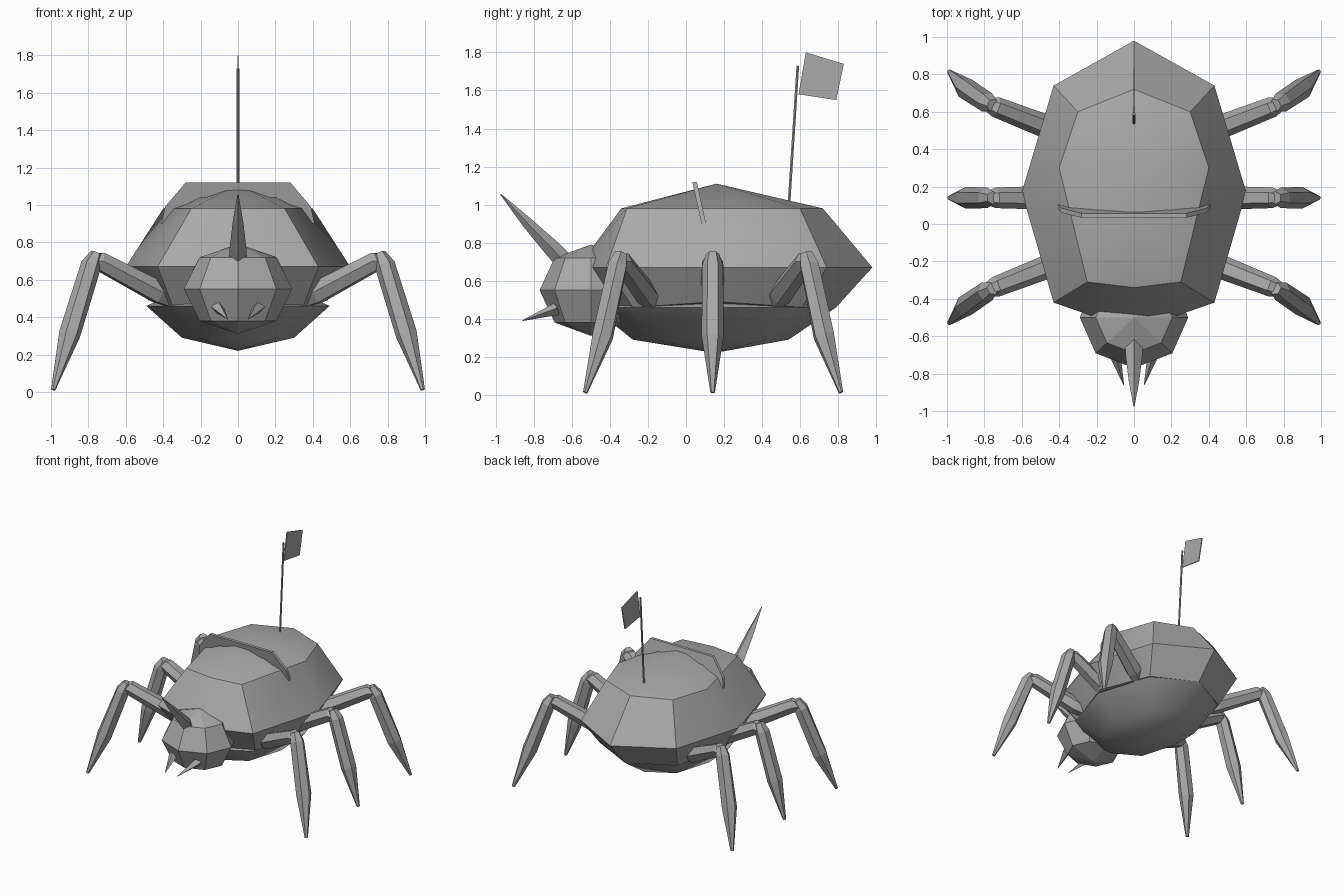
import bpy, bmesh, math
from mathutils import Vector

if "Cube" in bpy.data.objects:
    bpy.data.objects.remove(bpy.data.objects["Cube"])

grey = bpy.data.materials.new("plain grey")
grey.diffuse_color = (0.4, 0.4, 0.4, 1)
grey.use_nodes = True
grey.node_tree.nodes["Principled BSDF"].inputs["Base Color"].default_value = grey.diffuse_color


def finish(name, bm, smooth=None):
    bmesh.ops.recalc_face_normals(bm, faces=bm.faces)
    me = bpy.data.meshes.new(name)
    bm.to_mesh(me)
    bm.free()
    me.materials.append(grey)
    ob = bpy.data.objects.new(name, me)
    bpy.context.collection.objects.link(ob)
    if smooth:
        bpy.ops.object.select_all(action='DESELECT')
        ob.select_set(True)
        bpy.context.view_layer.objects.active = ob
        bpy.ops.object.shade_smooth_by_angle(angle=math.radians(smooth))
    return ob


def loft(name, rings, smooth=None):
    """Skin rings of points; a one-point ring is a pole, open ends are capped."""
    bm = bmesh.new()
    rows = [[bm.verts.new(p) for p in r] for r in rings]
    for a, b in zip(rows, rows[1:]):
        n = max(len(a), len(b))
        for i in range(n):
            j = (i + 1) % n
            if len(a) == 1:
                bm.faces.new((a[0], b[i], b[j]))
            elif len(b) == 1:
                bm.faces.new((a[i], a[j], b[0]))
            else:
                bm.faces.new((a[i], a[j], b[j], b[i]))
    for r in (rows[0], rows[-1]):
        if len(r) > 2:
            bm.faces.new(r)
    return finish(name, bm, smooth)


def oval(cy, z, rx, ry, n=8):
    return [(rx * math.sin(i * math.tau / n), cy + ry * math.cos(i * math.tau / n), z)
            for i in range(n)]


def tube(name, path, sides=6, flat=1.0):
    """Limb through (x, y, z, radius) stations."""
    pts = [Vector(p[:3]) for p in path]
    rings = []
    for i, p in enumerate(pts):
        d = (pts[min(i + 1, len(pts) - 1)] - pts[max(i - 1, 0)]).normalized()
        u = d.cross(Vector((0, 0, 1))).normalized()
        v = u.cross(d)
        r = path[i][3]
        rings.append([p + r * (u * math.cos(k * math.tau / sides) * flat
                               + v * math.sin(k * math.tau / sides))
                      for k in range(sides)])
    return loft(name, rings)


def mirrored(half):
    """Full ring from points running back to front on the right side."""
    return half + [(-x, y, z) for x, y, z in reversed(half[1:-1])]


# domed shell: crown, shoulder, rim and tucked lower edge
shoulder = mirrored([(0, .72, .98), (.3, .6, .98), (.4, .3, .98), (.25, -.31, .98), (0, -.34, .98)])
rim = mirrored([(0, .98, .67), (.43, .74, .67), (.6, .17, .67), (.43, -.42, .67), (0, -.57, .67)])
under = mirrored([(0, .79, .46), (.35, .61, .46), (.48, .16, .49), (.35, -.28, .46), (0, -.45, .46)])
loft("shell", [[(0, .16, 1.11)], shoulder, rim, under], 33)

# belly below the shell
loft("belly", [oval(.15, .50, .40, .56), oval(.15, .46, .49, .64),
               oval(.13, .29, .30, .41), [(0, .15, .22)]], 35)

# head: faceted ball
s = math.sqrt(.5)
loft("head", [[(0, -.5, .79)], oval(-.5, .72, .29 * s, .27 * s), oval(-.5, .55, .29, .27),
              oval(-.5, .38, .29 * s, .27 * s), [(0, -.5, .31)]])

# horn and fangs
tube("horn", [(0, -.60, .66, .05), (0, -.70, .765, .045), (0, -.84, .91, .028),
              (0, -.975, 1.055, .003)], 4)
for side, label in ((1, "right"), (-1, "left")):
    tube("fang_" + label, [(side * .11, -.67, .455, .035), (side * .055, -.86, .39, .002)], 4)

    # legs: inner y, knee y, foot y
    for pos, y0, y1, y2 in (("front", -.17, -.345, -.53), ("middle", .14, .14, .14),
                            ("rear", .46, .635, .815)):
        dy = y1 - y0
        tube(f"upper_{pos}_leg_{label}",
             [(side * .30, y0 - dy * .1, .46, .03), (side * .42, y0 + dy * .24, .53, .065),
              (side * .74, y1 - dy * .05, .70, .055), (side * .79, y1 + dy * .05, .70, .035)])
        ky = y2 - y1
        tube(f"lower_{pos}_leg_{label}",
             [(side * .755, y1, .74, .035), (side * .785, y1 + ky * .08, .68, .055),
              (side * .90, y1 + ky * .50, .31, .058), (side * .988, y2, .012, .012)])

# ridge: thin arched plate across the back, leaning forward at the top
top = [(-.41, .90), (-.39, .99), (-.28, 1.12), (.28, 1.12), (.39, .99), (.41, .90)]
low = [(-.39, .90), (-.34, .97), (-.2, 1.04), (.2, 1.04), (.34, .97), (.39, .90)]


def lean(z):
    return .045 + (1.12 - z) * .22


loft("back_ridge", [[(x, lean(z) - .012, z), (x, lean(z) + .012, z),
                     (u, lean(w) + .012, w), (u, lean(w) - .012, w)]
                    for (x, z), (u, w) in zip(top, low)])

# flag and pole
tube("flag_pole", [(0, .54, .98, .008), (0, .588, 1.73, .008)], 6)
flag = [(.63, 1.80), (.83, 1.74), (.79, 1.55), (.592, 1.58)]
loft("flag", [[(x, y, z) for y, z in flag] for x in (-.004, .004)])
